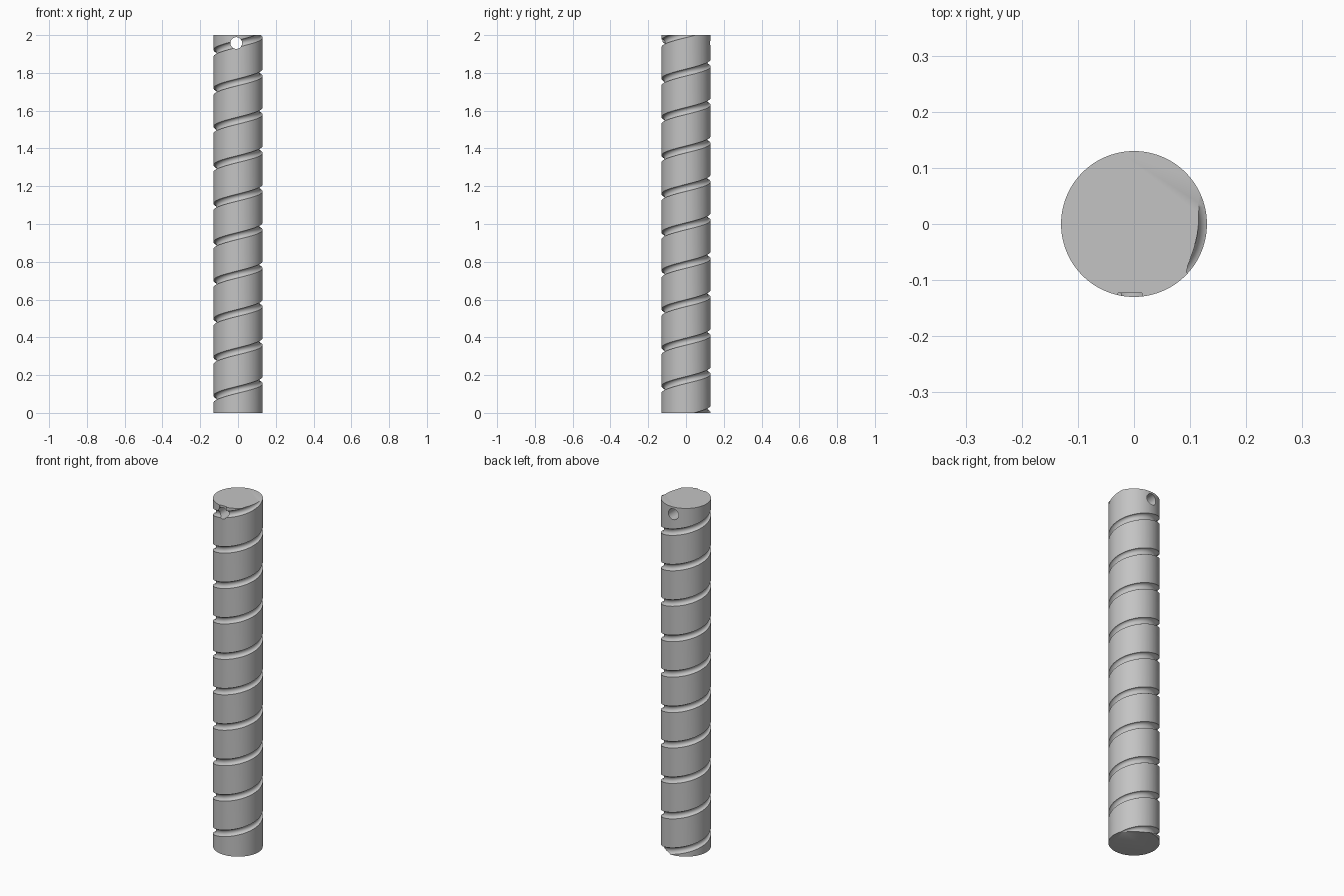
import bpy, bmesh, math
from mathutils import Matrix

cube = bpy.data.objects.get("Cube")
if cube:
    bpy.data.objects.remove(cube)

RADIUS, HEIGHT = 0.13, 2.0
PITCH, START_Z = 0.2035, 0.174      # groove rise per turn, height at +x
GROOVE_HALF, GROOVE_DEPTH = 0.019, 0.016

steel = bpy.data.materials.new("grey_steel")
steel.use_nodes = True
grey = (0.55, 0.55, 0.55, 1)
steel.diffuse_color = grey
steel.node_tree.nodes["Principled BSDF"].inputs["Base Color"].default_value = grey


def add_object(name, bm):
    bmesh.ops.recalc_face_normals(bm, faces=bm.faces)
    mesh = bpy.data.meshes.new(name)
    bm.to_mesh(mesh)
    bm.free()
    mesh.materials.append(steel)
    obj = bpy.data.objects.new(name, mesh)
    bpy.context.collection.objects.link(obj)
    return obj


def cylinder(name, radius, depth, sides, matrix):
    bm = bmesh.new()
    bmesh.ops.create_cone(bm, cap_ends=True, segments=sides, radius1=radius,
                          radius2=radius, depth=depth, matrix=matrix)
    return add_object(name, bm)


def helix(name, steps=60, sides=16):
    # Elliptical section swept along the rod surface, past both ends
    bm = bmesh.new()
    rings = []
    first, last = -int(1.5 * steps), int(9.6 * steps)
    for i in range(first, last + 1):
        a = math.tau * (i + 0.37) / steps
        z = START_Z + PITCH * a / math.tau
        ring = []
        for j in range(sides):
            b = math.tau * (j + 0.5) / sides
            r = RADIUS + GROOVE_DEPTH * math.cos(b)
            ring.append(bm.verts.new((r * math.cos(a), r * math.sin(a),
                                      z + GROOVE_HALF * math.sin(b))))
        rings.append(ring)
    for p, q in zip(rings, rings[1:]):
        for j in range(sides):
            k = (j + 1) % sides
            bm.faces.new((p[j], p[k], q[k], q[j]))
    bm.faces.new(rings[0])
    bm.faces.new(rings[-1])
    return add_object(name, bm)


# Rod
rod = cylinder("threaded_rod", RADIUS, HEIGHT, 96, Matrix.Translation((0, 0, HEIGHT / 2)))

# Cutters: spiral groove, cross hole, shallow flat above the hole
groove = helix("groove_cutter")
hole = cylinder("hole_cutter", 0.031, 0.5, 32,
                Matrix.Translation((-0.009, 0, 1.958)) @ Matrix.Rotation(math.pi / 2, 4, "X"))
bm = bmesh.new()
bmesh.ops.create_cube(bm, size=1, matrix=Matrix.Translation((-0.007, -0.148, 2.01))
                      @ Matrix.Diagonal((0.043, 0.05, 0.1, 1)))
flat = add_object("flat_cutter", bm)

bpy.ops.object.select_all(action="DESELECT")
rod.select_set(True)
bpy.context.view_layer.objects.active = rod
for cutter in (groove, hole, flat):
    mod = rod.modifiers.new(cutter.name, "BOOLEAN")
    mod.operation = "DIFFERENCE"
    mod.solver = "EXACT"
    mod.object = cutter
    bpy.ops.object.modifier_apply(modifier=mod.name)
for cutter in (groove, hole, flat):
    bpy.data.objects.remove(cutter)

bpy.ops.object.shade_smooth_by_angle(angle=math.radians(30))
